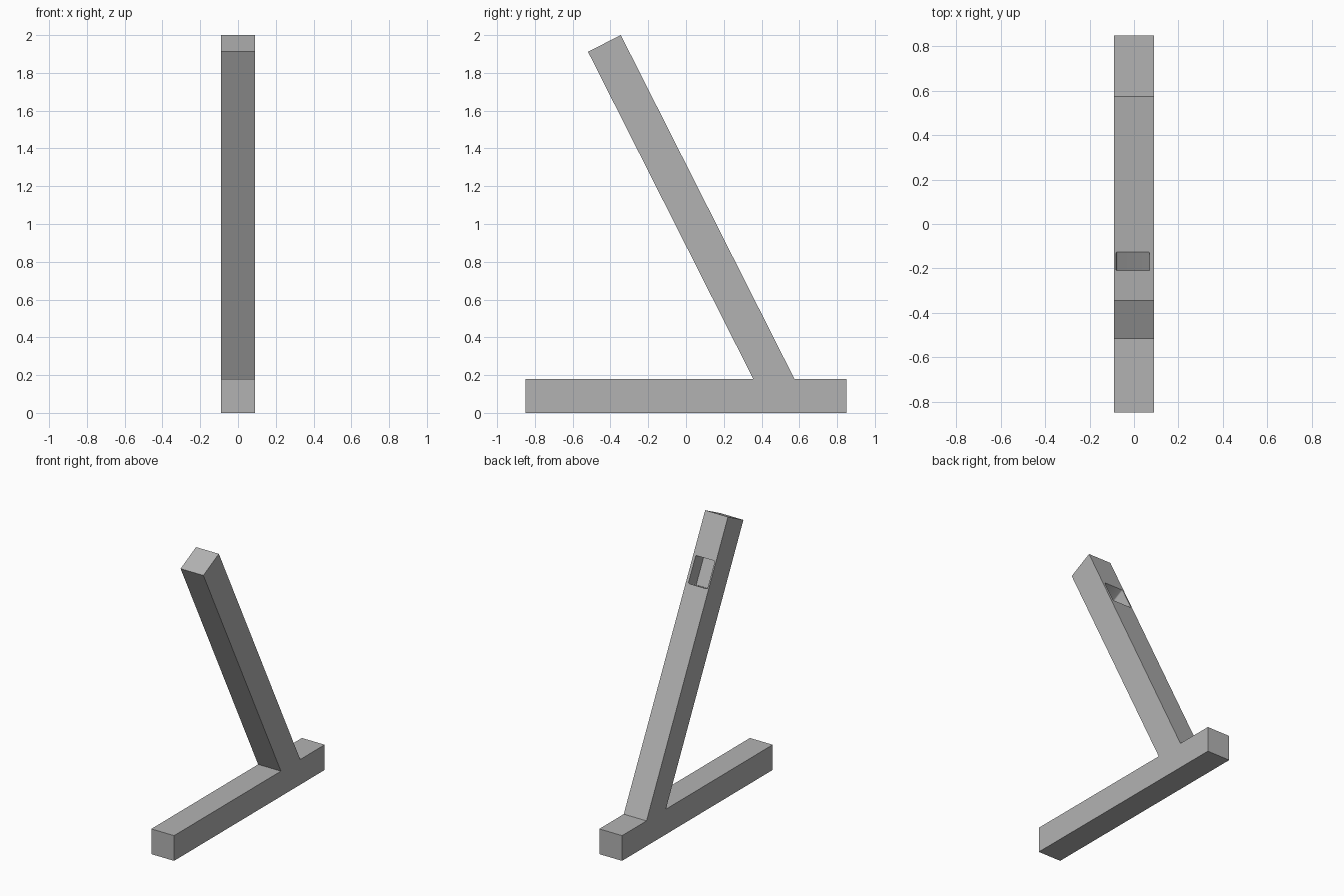
import bpy
import bmesh
from math import radians
from mathutils import Matrix, Vector

if "Cube" in bpy.data.objects:
    bpy.data.objects.remove(bpy.data.objects["Cube"], do_unlink=True)

HALF_WIDTH = 0.09
LEAN = radians(26.8)
POST_TILT = Matrix.Rotation(LEAN, 4, "X")  # local y is the post's back normal

grey = bpy.data.materials.new("plain grey")
grey.use_nodes = True
colour = (0.45, 0.45, 0.45, 1)
grey.diffuse_color = colour
grey.node_tree.nodes["Principled BSDF"].inputs["Base Color"].default_value = colour


def add_object(name, bm):
    bmesh.ops.recalc_face_normals(bm, faces=bm.faces)
    mesh = bpy.data.meshes.new(name)
    bm.to_mesh(mesh)
    bm.free()
    mesh.materials.append(grey)
    obj = bpy.data.objects.new(name, mesh)
    bpy.context.collection.objects.link(obj)
    return obj


def hole_cutter(name, y, z, radius, half_height):
    """Oval bar that runs square through the leaning post."""
    bm = bmesh.new()
    bmesh.ops.create_cone(bm, cap_ends=True, segments=48, radius1=1, radius2=1, depth=0.5)
    bm.transform(Matrix.Translation((-0.013, y, z)) @ POST_TILT
                 @ Matrix.Diagonal((radius, 1, half_height, 1))
                 @ Matrix.Rotation(radians(90), 4, "X"))
    return add_object(name, bm)


def pocket_cutter(name, y, z, width, length, depth):
    """Block with slightly rounded corners, sunk into the back of the post."""
    bm = bmesh.new()
    bmesh.ops.create_cube(bm, size=1)
    bm.transform(Matrix.Diagonal((width, 2 * depth, length, 1)))
    edges = [e for e in bm.edges
             if abs((e.verts[0].co - e.verts[1].co).normalized().y) > 0.9]
    bmesh.ops.bevel(bm, geom=edges, offset=0.008, segments=4, profile=0.5, affect="EDGES")
    bm.transform(Matrix.Translation((-0.005, y, z)) @ POST_TILT)
    return add_object(name, bm)


# Foot and leaning post share one side outline, extruded across the width
outline = [(-0.85, 0), (0.85, 0), (0.85, 0.18), (0.574, 0.18),
           (-0.345, 2), (-0.519, 1.912), (0.356, 0.18), (-0.85, 0.18)]
bm = bmesh.new()
side = bm.faces.new([bm.verts.new((-HALF_WIDTH, y, z)) for y, z in outline])
grown = bmesh.ops.extrude_face_region(bm, geom=[side])["geom"]
bmesh.ops.translate(bm, vec=Vector((2 * HALF_WIDTH, 0, 0)),
                    verts=[v for v in grown if isinstance(v, bmesh.types.BMVert)])
stand = add_object("stand", bm)

# Two through holes and a shallow rectangular pocket
cutters = [
    hole_cutter("lower_hole_cutter", 0.328, 0.453, 0.048, 0.048),
    hole_cutter("upper_hole_cutter", -0.388, 1.871, 0.048, 0.058),
    pocket_cutter("pocket_cutter", -0.168, 1.65, 0.15, 0.188, 0.1),
]
bpy.context.view_layer.objects.active = stand
for cutter in cutters:
    cutter.hide_render = True
    cut = stand.modifiers.new(cutter.name, "BOOLEAN")
    cut.operation = "DIFFERENCE"
    cut.solver = "EXACT"
    cut.object = cutter
    bpy.ops.object.modifier_apply(modifier=cut.name)
    bpy.data.objects.remove(cutter, do_unlink=True)

bpy.ops.object.select_all(action="DESELECT")
stand.select_set(True)
bpy.ops.object.shade_smooth_by_angle(angle=radians(30))
